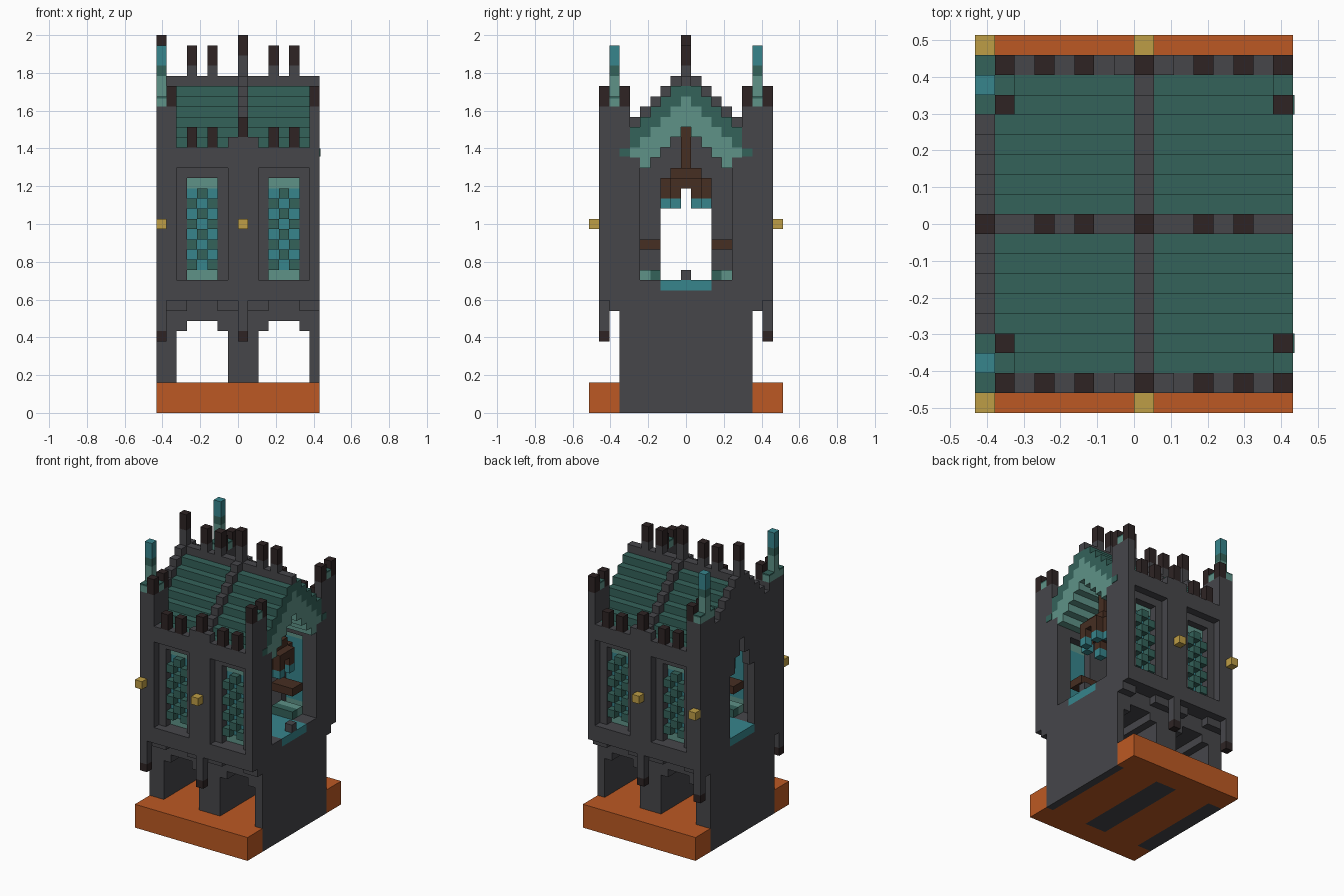
import bpy, bmesh
from mathutils import Matrix, Vector

cube = bpy.data.objects.get("Cube")
if cube:
    bpy.data.objects.remove(cube, do_unlink=True)

U = 2 / 37      # one block
EDGE = 8        # half width in blocks
BAYS = (-8, 0)
PIERS = (-8, 0, 8)


def material(name, rgb):
    lin = [((c / 255 + 0.055) / 1.055) ** 2.4 for c in rgb] + [1]
    m = bpy.data.materials.new(name)
    m.use_nodes = True
    m.diffuse_color = lin
    m.node_tree.nodes["Principled BSDF"].inputs["Base Color"].default_value = lin
    return m


STONE = material("grey stone", (70, 70, 74))
DARK = material("dark stone", (46, 36, 36))
GREEN = material("dark green", (52, 98, 90))
PALE = material("pale green", (94, 146, 135))
TEAL = material("teal", (55, 133, 140))
WOOD = material("brown wood", (70, 46, 34))
GOLD = material("gold", (190, 158, 70))
CLAY = material("orange clay", (188, 89, 35))


class Part:
    """A mesh made of boxes given in blocks; x is clipped to the tile width."""

    def __init__(self, name, mat):
        self.name, self.mat, self.bm = name, mat, bmesh.new()

    def box(self, x0, x1, y0, y1, z0, z1):
        x0, x1 = max(x0, -EDGE), min(x1, EDGE + 0.06)
        if x1 - x0 < 0.01:
            return
        size = Vector((x1 - x0, y1 - y0, z1 - z0)) * U
        mid = Vector((x0 + x1, y0 + y1, z0 + z1)) * U / 2
        bmesh.ops.create_cube(self.bm, size=1, matrix=Matrix.Translation(mid) @ Matrix.Diagonal(size).to_4x4())

    def pair(self, x0, x1, y0, y1, z0, z1):
        # the same box on the front and the back
        self.box(x0, min(x1, EDGE), y0, y1, z0, z1)
        self.box(x0, min(x1, EDGE), -y1, -y0, z0, z1)

    def done(self):
        me = bpy.data.meshes.new(self.name)
        self.bm.to_mesh(me)
        self.bm.free()
        me.materials.append(self.mat)
        bpy.context.collection.objects.link(bpy.data.objects.new(self.name, me))


# Base slab, open where the legs pass through
base = Part("base", CLAY)
base.pair(-8, 8, 6.5, 9.5, 0, 3)
for b in BAYS:
    base.box(b + 2, b + 7, -6.5, 6.5, 0, 3)
base.done()

# Legs and stepped arches
legs = Part("legs_and_arches", STONE)
legs.box(-8, 8, -6.5, 6.5, 9, 11)
for p in PIERS:
    legs.box(p - 1, min(p + 2, 8), -6.5, 6.5, 0, 11)
    legs.box(p - 2, min(p + 3, 8), -6.5, 6.5, 8, 9)
    legs.pair(p - 3 + 1, p + 3, 6.5, 7.5, 10, 11)
legs.done()

# Floor with a teal strip down the middle
floor = Part("floor", STONE)
floor.box(-8, 8, -7.5, 7.5, 11, 12)
floor.pair(-8, 8, 2.5, 7.5, 12, 13)
floor.box(7, 8, -0.5, 0.5, 13, 14)
floor.done()
strip = Part("floor_strip", TEAL)
strip.box(-8, 8, -2.5, 2.5, 12, 13)
strip.done()

# Long walls with recessed window frames
walls = Part("long_walls", STONE)
for p in PIERS:
    walls.pair(p - 1, p + 2, 4.5, 7.5, 13, 25)
    walls.pair(p - 1, p + 2, 7.5, 8.5, 11, 26)
for b in BAYS:
    walls.pair(b + 2, b + 7, 7.5, 8.5, 11, 13)
    walls.pair(b + 2, b + 7, 7.5, 8.5, 24, 26)
    walls.pair(b + 2, b + 3, 4.5, 7.5, 13, 25)
    walls.pair(b + 6, b + 7, 4.5, 7.5, 13, 25)
    walls.pair(b + 3, b + 6, 4.5, 7.5, 23, 25)
walls.pair(-1, 2, 7.5, 8.5, 26, 27)
walls.done()

# Window glass and raised lattice
glass = Part("window_glass", TEAL)
bands = Part("window_bands", PALE)
lattice = Part("window_lattice", GREEN)
for b in BAYS:
    glass.pair(b + 3, b + 6, 5.5, 6.5, 14, 22)
    for z in (13, 22):
        bands.pair(b + 3, b + 6, 5.5, 6.6, z, z + 1)
    for z in range(14, 22):
        for i in range(3):
            if (z + i) % 2 == 0:
                lattice.pair(b + 3 + i, b + 4 + i, 6.5, 7.4, z, z + 1)
for part in (glass, bands, lattice):
    part.done()

# Closed gable wall with a pointed opening
gable = Part("gable_wall", STONE)
sill = {0: 25, 1: 23, 2: 21}
for k in range(6):
    gable.pair(-8, -7, max(k - 0.5, 0), k + 0.5, sill.get(k, 13), 34 - max(k, 1))
gable.done()

# Stepped roof, its pale lining and the stone ribs
roof = Part("roof", GREEN)
lining = Part("roof_lining", PALE)
ribs = Part("roof_ribs", STONE)
for k in range(8):
    y0, y1 = max(k - 0.5, 0), k + 0.5
    lo, hi = (-7, 8) if k < 6 else (-6, 7)
    for x0, x1 in ((lo, 0), (1, hi)):
        roof.pair(x0, x1, y0, y1, max(31 - k, 25 + (k == 5)), min(33 - k, 32))
        if k < 6:
            lining.pair(x0, x1, y0, y1, max(28 - k, 24 + (k == 5)), 31 - k)
    ribs.pair(0, 1, y0, y1, max(28 - k, 24 + (k > 4)), 34 - max(k, 1))
ribs.box(-7, 8, -0.5, 0.5, 32, 33)
ribs.box(0, 1, -0.5, 0.5, 27, 28)
for s in (-6, 6):
    roof.box(7.9, 8.06, s - 0.5, s + 0.5, 25.1, 25.9)
for part in (roof, lining, ribs):
    part.done()

# Corner towers with corner blocks and spires
towers = Part("corner_towers", STONE)
merlons = Part("merlons", DARK)
caps = Part("tower_caps", GREEN)
spires = Part("spires", PALE)
tips = Part("spire_tips", TEAL)
for x0, x1 in ((-8, -6), (7, 8)):
    towers.pair(x0, x1, 5.5, 8.5, 11, 30)
    for y in (5.5, 7.5):
        merlons.pair(x1 - 1, x1, y, y + 1, 30, 32)
    spires.pair(x1 - 1, x1, 6.5, 7.5, 30, 30.8)
    caps.pair(x1 - 1, x1, 6.5, 7.5, 30.8, 31)
for y in (5.5, 7.5):
    spires.pair(-8, -7, y, y + 1, 30, 30.8)
    caps.pair(-8, -7, y, y + 1, 30.8, 31)
spires.pair(-8, -7, 6.5, 7.5, 30, 33)
caps.pair(-8, -7, 6.5, 7.5, 33, 34)
tips.pair(-8, -7, 6.5, 7.5, 34, 36)
towers.done()

# Parapet merlons, ridge finials and hanging pendants
posts = Part("finial_posts", STONE)
pendants = Part("pendants", STONE)
studs = Part("wall_studs", GOLD)
for b in BAYS:
    for x in (b + 3, b + 5):
        merlons.pair(x, x + 1, 7.5, 8.5, 26, 28)
        posts.box(x, x + 1, -0.5, 0.5, 33, 34)
        merlons.box(x, x + 1, -0.5, 0.5, 34, 36)
    posts.box(b, b + 1, -0.5, 0.5, 33, 35)
    merlons.box(b, b + 1, -0.5, 0.5, 35, 37)
    pendants.pair(b, b + 1, 7.5, 8.5, 8, 11)
    merlons.pair(b, b + 1, 7.5, 8.5, 7, 8)
    studs.pair(b, b + 1, 8.5, 9.5, 18, 19)
merlons.pair(0, 1, 7.5, 8.5, 27, 29)
for part in (merlons, caps, spires, tips, posts, pendants, studs):
    part.done()

# Chandeliers and window benches in each bay
frames = Part("chandelier_frames", WOOD)
lamps = Part("chandelier_lamps", TEAL)
holders = Part("lamp_holders", WOOD)
benches = Part("benches", WOOD)
feet = Part("bench_feet", GREEN)
backs = Part("bench_backs", PALE)
for b in BAYS:
    c = b + 4.5
    frames.box(c - 0.5, c + 0.5, -0.5, 0.5, 24, 28)
    frames.box(c - 1.5, c + 1.5, -1.5, 1.5, 23, 24)
    frames.box(c - 2.5, c + 2.5, -1.5, 1.5, 22, 23)
    frames.box(c - 1.5, c + 1.5, -2.5, 2.5, 22, 23)
    for dx, dy in ((1, 2), (2, 1), (-1, 2), (-2, 1)):
        holders.pair(c + dx - 0.5, c + dx + 0.5, dy - 0.5, dy + 0.5, 21, 22)
        lamps.pair(c + dx - 0.5, c + dx + 0.5, dy - 0.5, dy + 0.5, 20, 21)
    benches.pair(c - 1.5, c + 1.5, 2.5, 4.5, 16, 17)
    feet.pair(c - 1.5, c + 1.5, 2.5, 3.5, 13, 14)
    backs.pair(c - 1.5, c + 1.5, 3.5, 4.5, 13, 14)
for part in (frames, lamps, holders, benches, feet, backs):
    part.done()
